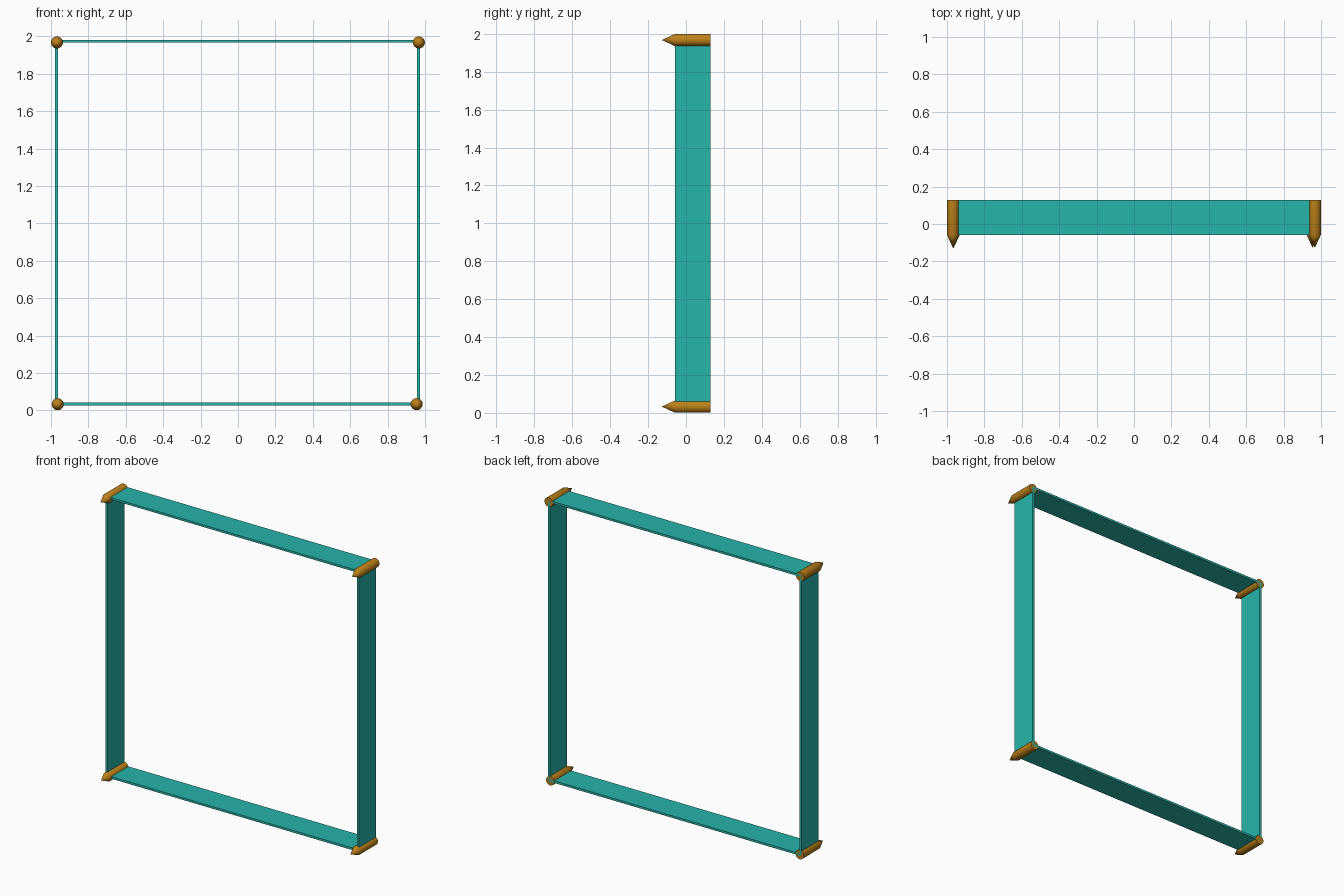
import bpy
import math

if "Cube" in bpy.data.objects:
    bpy.data.objects.remove(bpy.data.objects["Cube"])


def material(name, color):
    m = bpy.data.materials.new(name)
    m.diffuse_color = color
    m.use_nodes = True
    m.node_tree.nodes["Principled BSDF"].inputs["Base Color"].default_value = m.diffuse_color
    return m


TEAL = material("teal", (0.02, 0.46, 0.40, 1))
BRONZE = material("bronze", (0.50, 0.22, 0.01, 1))

FRONT, BACK, TIP = -0.058, 0.128, -0.128  # depth of boards and peg points
RADIUS, THICK = 0.032, 0.015


def board(name, x0, x1, z0, z1):
    bpy.ops.mesh.primitive_cube_add(
        size=1, location=((x0 + x1) / 2, (FRONT + BACK) / 2, (z0 + z1) / 2))
    o = bpy.context.object
    o.name = name
    o.scale = (x1 - x0, BACK - FRONT, z1 - z0)
    bpy.ops.object.transform_apply(location=False, rotation=False, scale=True)
    o.data.materials.append(TEAL)


def peg(name, x, z):
    # Half profile of a pointed rod, spun around the y axis
    sides = 32
    rings = [(RADIUS, BACK), (RADIUS, FRONT)]
    verts = [(x + r * math.cos(2 * math.pi * i / sides), y,
              z + r * math.sin(2 * math.pi * i / sides))
             for r, y in rings for i in range(sides)]
    verts.append((x, TIP, z))
    faces = [tuple(reversed(range(sides)))]
    for i in range(sides):
        j = (i + 1) % sides
        faces.append((i, j, sides + j, sides + i))
        faces.append((sides + i, sides + j, 2 * sides))
    mesh = bpy.data.meshes.new(name)
    mesh.from_pydata(verts, [], faces)
    o = bpy.data.objects.new(name, mesh)
    bpy.context.collection.objects.link(o)
    mesh.materials.append(BRONZE)
    bpy.ops.object.select_all(action='DESELECT')
    bpy.context.view_layer.objects.active = o
    o.select_set(True)
    bpy.ops.object.shade_smooth_by_angle(angle=math.radians(25))


# Frame boards
T = THICK / 2
board("left_post", -0.971 - T, -0.971 + T, 0.033, 1.975)
board("right_post", 0.965 - T, 0.965 + T, 0.033, 1.975)
board("top_board", -0.971, 0.965, 1.974 - T, 1.974 + T)
board("bottom_board", -0.971, 0.965, 0.034 - T, 0.034 + T)

# Pointed corner pegs
peg("top_left_peg", -0.968, 1.967)
peg("top_right_peg", 0.967, 1.967)
peg("bottom_left_peg", -0.964, 0.033)
peg("bottom_right_peg", 0.955, 0.033)
